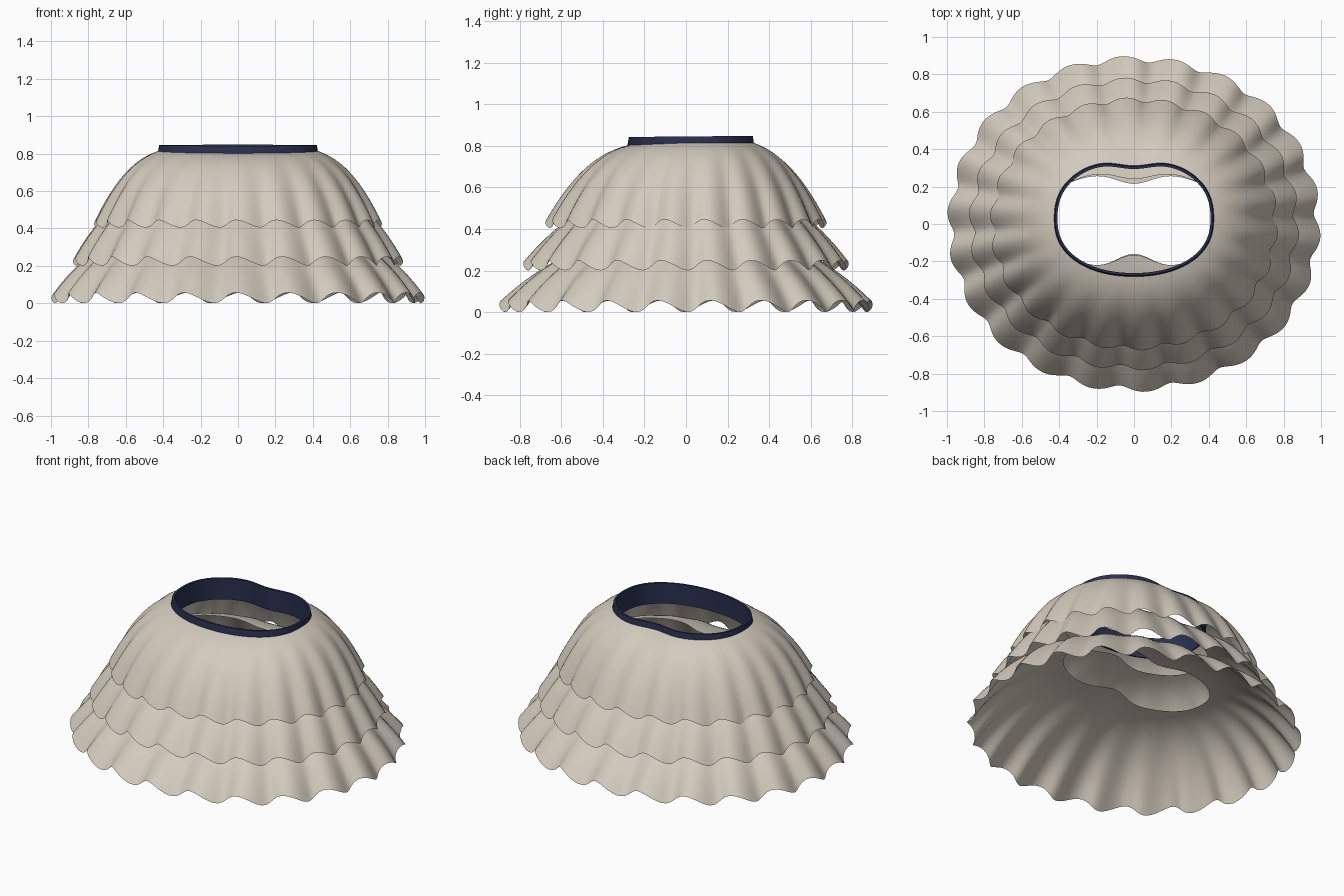
import bpy, bmesh
from math import sin, cos, pi, exp, radians, copysign

if "Cube" in bpy.data.objects:
    bpy.data.objects.remove(bpy.data.objects["Cube"])

SEG = 264     # points around
FOLDS = 22    # ruffles around each tier


def material(name, rgb):
    m = bpy.data.materials.new(name)
    m.diffuse_color = (*rgb, 1)
    m.use_nodes = True
    m.node_tree.nodes["Principled BSDF"].inputs["Base Color"].default_value = m.diffuse_color
    return m


cream = material("cream_cloth", (0.65, 0.595, 0.51))
navy = material("navy_band", (0.022, 0.030, 0.080))


def outline(t, half_w, front, back, front_dent, back_dent):
    """Rounded bean-shaped opening with dents at the middle of front and back."""
    x = half_w * copysign(abs(cos(t)) ** 0.95, cos(t))
    depth = back if sin(t) > 0 else front
    dent = back_dent if sin(t) > 0 else front_dent
    y = 0.03 + copysign(depth * abs(sin(t)) ** 0.85, sin(t))
    y -= copysign(dent * exp(-(x / 0.14) ** 2), sin(t)) * abs(sin(t))
    return x, y


def sheet(name, rings, mat, closed=False):
    """Skin a list of rings into one smooth surface."""
    bm = bmesh.new()
    loops = [[bm.verts.new(p) for p in ring] for ring in rings]
    pairs = list(zip(loops, loops[1:]))
    if closed:
        pairs.append((loops[-1], loops[0]))
    for a, b in pairs:
        for i in range(SEG):
            j = (i + 1) % SEG
            bm.faces.new((a[i], b[i], b[j], a[j]))
    bmesh.ops.recalc_face_normals(bm, faces=bm.faces)
    me = bpy.data.meshes.new(name)
    bm.to_mesh(me)
    bm.free()
    me.materials.append(mat)
    ob = bpy.data.objects.new(name, me)
    bpy.context.collection.objects.link(ob)
    bpy.context.view_layer.objects.active = ob
    ob.select_set(True)
    bpy.ops.object.shade_smooth_by_angle(angle=radians(40))
    ob.select_set(False)
    return ob


angles = [2 * pi * i / SEG for i in range(SEG)]


def tier(name, rim, rim_z, hem_x, hem_y, hem_z, slope, lift, steps=18):
    """Flared cloth tier from a bean-shaped rim to a ruffled oval hem."""
    rings = []
    for k in range(steps + 1):
        s = k / steps
        drop = slope * s + (1 - slope) * s ** 2.4
        ring = []
        for t in angles:
            x0, y0 = outline(t, *rim)
            fold = FOLDS * (t + radians(4.6))
            wave = 1 + 0.019 * s ** 1.3 * cos(fold)
            sway = t + 0.012 * s ** 2 * sin(fold)
            square = 1 + 0.012 * (1 - cos(4 * t)) / 2
            hx = hem_x * cos(sway) * square
            hy = hem_y * sin(sway) * square
            x = (x0 + (hx - x0) * s) * wave
            y = (y0 + (hy - y0) * s) * wave
            z = rim_z + (hem_z - rim_z) * drop
            z += lift * s ** 3 * cos(FOLDS * (t + pi / 2))
            z += 0.012 * (1 - s) * min(0, sin(t)) * (rim_z > 0.7)
            ring.append((x, y, z))
        rings.append(ring)
    return sheet(name, rings, cream)


# Three overlapping ruffled tiers
waist = (0.425, 0.308, 0.322, 0.0, 0.042)
tier("upper_tier", waist, 0.815, 0.757, 0.664, 0.425, 0.30, 0.020)
tier("middle_tier", (0.47, 0.28, 0.26, 0.085, 0.05), 0.61,
     0.868, 0.769, 0.225, 0.25, 0.024)
tier("lower_tier", (0.49, 0.28, 0.25, 0.09, 0.065), 0.375,
     0.981, 0.882, 0.029, 0.15, 0.028)


# Waistband with a deep inner facing
def band_ring(grow, z, tilt):
    w, f, b, fd, bd = waist
    ring = []
    for t in angles:
        x, y = outline(t, w + grow, f + grow, b + grow, fd, bd)
        ring.append((x, y, z + tilt * sin(t)))
    return ring


sheet("waistband", [band_ring(-0.004, 0.71, 0.0), band_ring(0.004, 0.80, 0.003),
                    band_ring(-0.003, 0.845, 0.003), band_ring(-0.016, 0.845, 0.003),
                    band_ring(-0.012, 0.71, 0.0)], navy, closed=True)
